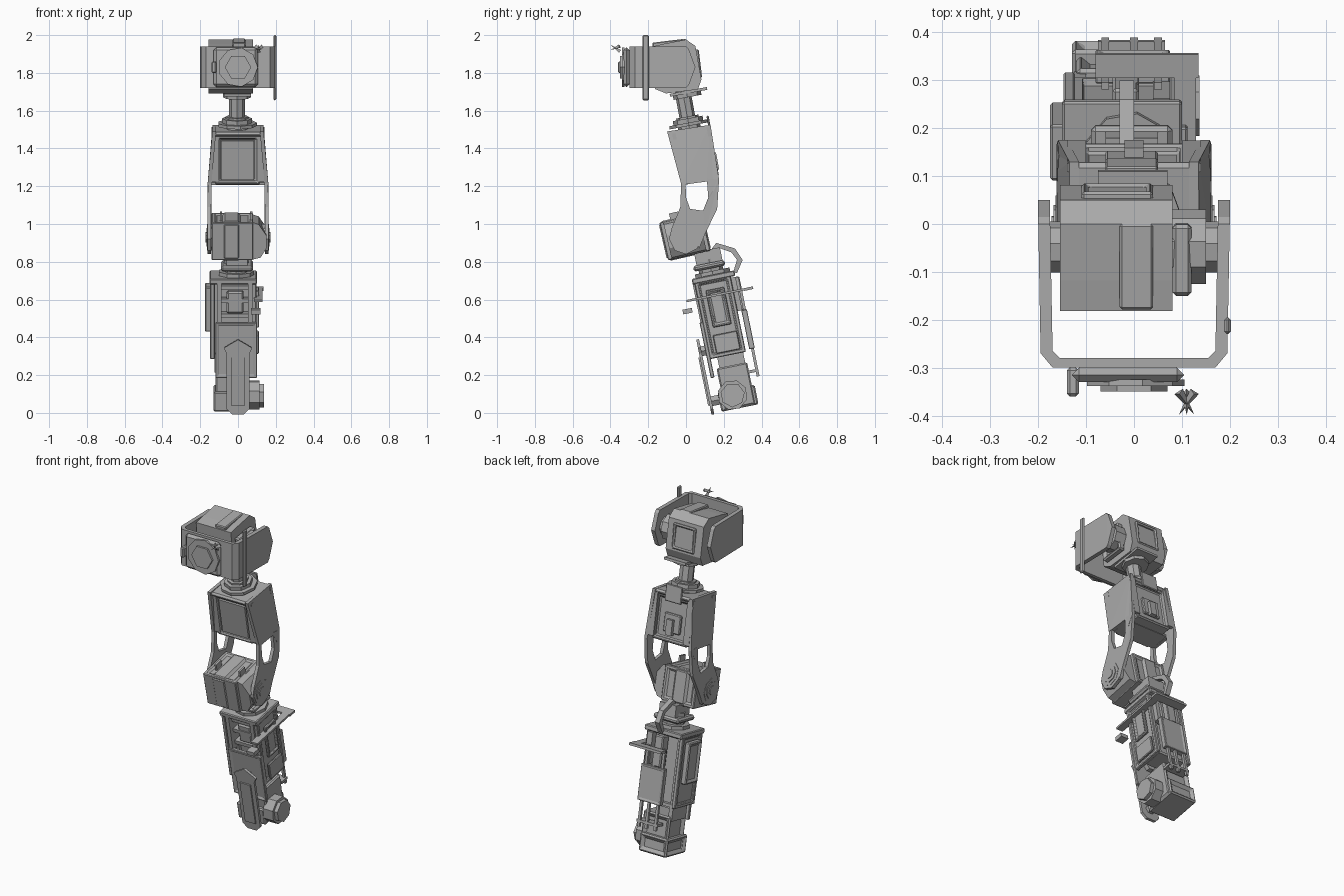
import bpy, bmesh
from math import radians, pi, cos, sin
from mathutils import Matrix, Vector

if "Cube" in bpy.data.objects:
    bpy.data.objects.remove(bpy.data.objects["Cube"])

grey = bpy.data.materials.new("servo grey")
grey.use_nodes = True
grey.diffuse_color = (0.4, 0.4, 0.4, 1)
grey.node_tree.nodes["Principled BSDF"].inputs["Base Color"].default_value = (0.4, 0.4, 0.4, 1)


def frame(y, z, lean):
    return Matrix.Translation((0, y, z)) @ Matrix.Rotation(radians(lean), 4, 'X')


WORLD = Matrix()
LOWER = frame(0.28, 0.03, 11.5)
ELBOW = frame(-0.01, 0.93, 13)
UPPER = frame(0.075, 1.2, 10.5)
HEAD = frame(-0.035, 1.69, 7)


def finish(name, bm, f):
    bmesh.ops.recalc_face_normals(bm, faces=bm.faces)
    bm.transform(f)
    me = bpy.data.meshes.new(name)
    bm.to_mesh(me)
    bm.free()
    me.materials.append(grey)
    ob = bpy.data.objects.new(name, me)
    bpy.context.collection.objects.link(ob)
    return ob


def prism(name, f, pts, a, b, axis='X', shift=None):
    """Extrude a profile along an axis from a to b; shift moves x by height."""
    bm = bmesh.new()
    rings = []
    for h in (a, b):
        ring = []
        for u, v in pts:
            co = {'X': (h, u, v), 'Y': (u, h, v), 'Z': (u, v, h)}[axis]
            dx = shift(co[2]) if shift else 0
            ring.append(bm.verts.new(Vector(co) + Vector((dx, 0, 0))))
        rings.append(ring)
    for ring in rings:
        bm.faces.new(ring)
    n = len(pts)
    for i in range(n):
        j = (i + 1) % n
        bm.faces.new((rings[0][i], rings[0][j], rings[1][j], rings[1][i]))
    bm.normal_update()
    bmesh.ops.triangulate(bm, faces=[p for p in bm.faces if len(p.verts) > 4], ngon_method='EAR_CLIP')
    return finish(name, bm, f)


def box(name, f, x, y, z, bevel=0, panels=(), rim=0.025, deep=0.015):
    """Box from ranges, with sunken panels on the faces looking along the given directions."""
    bm = bmesh.new()
    bmesh.ops.create_cube(bm, size=1)
    for v in bm.verts:
        for i, r in enumerate((x, y, z)):
            v.co[i] = r[0] if v.co[i] < 0 else r[1]
    bm.normal_update()
    for d in panels:
        face = max(bm.faces, key=lambda p: (p.normal.dot(Vector(d)) > 0.9) * p.calc_area())
        bmesh.ops.inset_region(bm, faces=[face], thickness=rim, depth=0)
        bmesh.ops.inset_region(bm, faces=[face], thickness=0.004, depth=-deep)
    ob = finish(name, bm, f)
    if bevel:
        m = ob.modifiers.new("bevel", 'BEVEL')
        m.width = bevel
        m.segments = 1
    return ob


def disc(name, f, c, r, a, b, axis='X', sides=8, turn=0.0):
    pts = [(c[0] + r * cos(turn + 2 * pi * i / sides),
            c[1] + r * sin(turn + 2 * pi * i / sides)) for i in range(sides)]
    return prism(name, f, pts, a, b, axis)


LEFT, RIGHT, FRONT, BACK, UP = (1, 0, 0), (-1, 0, 0), (0, -1, 0), (0, 1, 0), (0, 0, 1)

# Wrist servo at the foot
box("wrist_servo", LOWER, (-0.12, 0.06), (-0.075, 0.09), (0, 0.225), 0.008, (BACK, RIGHT))
box("wrist_servo_foot", LOWER, (-0.13, 0.055), (-0.095, 0.105), (-0.005, 0.10), 0.01, (RIGHT, BACK))
disc("wrist_hub", LOWER, (-0.02, 0.07), 0.08, 0.05, 0.115, sides=8, turn=0.3)
disc("wrist_hub_cap", LOWER, (-0.02, 0.07), 0.065, 0.115, 0.137, sides=7)
prism("front_link", LOWER, [(-0.06, 0.02), (-0.03, -0.01), (0.03, -0.01), (0.06, 0.02), (0.06, 0.32),
      (0.075, 0.35), (0, 0.395), (-0.075, 0.35), (-0.06, 0.32)], -0.15, -0.135, 'Y')
prism("front_link_rib", LOWER, [(-0.035, 0.04), (0.035, 0.04), (0.035, 0.3), (-0.035, 0.3)], -0.158, -0.15, 'Y')
for z in (0.06, 0.33):
    disc("front_link_pin", LOWER, (0, z), 0.03, -0.14, -0.07, 'Y', 6)

# Forearm frame
for x, d in ((-0.135, RIGHT), (0.085, LEFT)):
    box("forearm_side_plate", LOWER, (x - 0.012, x + 0.012), (-0.10, 0.095), (0.28, 0.70), 0.004, (d,), 0.03, 0.01)
box("forearm_core", LOWER, (-0.125, 0.075), (-0.03, 0.085), (0.28, 0.69), 0, (FRONT, BACK))
box("forearm_front_plate", LOWER, (-0.12, 0.10), (-0.115, -0.095), (0.18, 0.48), 0.004, (FRONT,), 0.02, 0.006)
box("forearm_top_plate", LOWER, (-0.15, 0.10), (-0.11, 0.12), (0.685, 0.715), 0.005)
box("forearm_skirt", LOWER, (-0.125, -0.10), (-0.06, 0.08), (0.2, 0.3))
for x in (-0.10, 0.065):
    box("forearm_front_post", LOWER, (x - 0.012, x + 0.012), (-0.11, -0.03), (0.47, 0.7))
for z in (0.5, 0.58, 0.65):
    box("forearm_crossbar", LOWER, (-0.1, 0.08), (-0.085, -0.03), (z, z + 0.022))
box("forearm_cable_block", LOWER, (-0.06, 0.03), (-0.08, -0.03), (0.52, 0.64), 0.01)
box("forearm_right_box", LOWER, (-0.175, -0.14), (-0.06, 0.06), (0.42, 0.66), 0.008, (RIGHT,), 0.02, 0.01)
box("forearm_left_box", LOWER, (0.095, 0.112), (-0.05, 0.05), (0.44, 0.64), 0.004, (LEFT,), 0.02, 0.008)
box("forearm_left_lower_box", LOWER, (0.095, 0.11), (-0.06, 0.07), (0.3, 0.4), 0.004)
box("forearm_flange", LOWER, (0.085, 0.13), (-0.16, 0.17), (0.6, 0.612))
box("forearm_flange_back", LOWER, (-0.08, 0.135), (0.15, 0.20), (0.598, 0.612))
box("forearm_flange_tip", LOWER, (0.07, 0.12), (-0.19, -0.14), (0.54, 0.565))
# Back of the forearm
box("forearm_back_plate", LOWER, (-0.08, 0.075), (0.115, 0.145), (0.29, 0.5), 0.006, (BACK,), 0.015, 0.004)
box("forearm_back_post", LOWER, (-0.045, 0.01), (0.08, 0.14), (0.5, 0.68), 0.006)
box("forearm_back_rib", LOWER, (0.04, 0.075), (0.08, 0.12), (0.5, 0.68))
for x in (-0.06, 0.0, 0.05):
    box("back_rod", LOWER, (x - 0.008, x + 0.008), (0.125, 0.14), (0.14, 0.61))
box("back_rod_tie", LOWER, (-0.075, 0.065), (0.085, 0.14), (0.165, 0.18))

# Joint below the elbow, with cable
disc("elbow_turntable", LOWER, (-0.01, 0.005), 0.095, 0.715, 0.735, 'Z', 9)
disc("elbow_turntable_upper", LOWER, (-0.01, 0.0), 0.065, 0.735, 0.80, 'Z', 8)
box("elbow_seat", LOWER, (-0.09, 0.08), (-0.09, 0.08), (0.75, 0.78), 0.01)
box("elbow_joint_neck", LOWER, (-0.06, 0.05), (-0.07, 0.07), (0.78, 0.85))
prism("elbow_cable", WORLD, [(0.13, 0.86), (0.16, 0.9), (0.26, 0.87), (0.3, 0.81), (0.27, 0.74),
      (0.25, 0.745), (0.27, 0.81), (0.24, 0.85), (0.17, 0.875)], -0.03, 0.0)

# Elbow servo
box("elbow_servo", ELBOW, (-0.14, 0.08), (-0.11, 0.12), (-0.10, 0.105), 0.02, (UP, BACK), 0.03, 0.008)
box("elbow_servo_band", ELBOW, (-0.09, 0.02), (-0.115, 0.125), (-0.105, 0.11), 0.02)
prism("elbow_gearbox", ELBOW, [(0.08, -0.10), (0.12, -0.09), (0.15, -0.04), (0.15, 0.03), (0.11, 0.09),
      (0.08, 0.10)], -0.09, 0.10, 'Y')
for x in (-0.09, 0.07):
    box("elbow_lug", ELBOW, (x - 0.006, x + 0.006), (-0.05, 0.0), (0.1, 0.14))
for s in (-1, 1):
    for r, w in ((0.07, 0.164), (0.05, 0.168), (0.028, 0.172)):
        a, b = sorted((s * 0.12, s * w))
        disc("elbow_hub", ELBOW, (0.0, 0.0), r, a, b, sides=8, turn=r * 9)

# Upper arm fork, both sides
leg_front = [(-0.025, 1.24), (-0.003, 1.24), (0.0, 1.14), (0.022, 1.08), (0.03, 0.99), (-0.02, 0.97),
             (-0.075, 0.98), (-0.03, 1.09)]
leg_back = [(0.11, 1.24), (0.175, 1.235), (0.165, 1.08), (0.10, 0.945), (0.07, 0.87), (0.02, 0.97),
            (0.022, 1.08), (0.09, 1.07), (0.118, 1.14)]
fork_ring = [(-0.075, 0.98), (0.04, 1.0), (0.09, 0.94), (0.06, 0.87), (0.0, 0.84), (-0.06, 0.86), (-0.09, 0.92)]
cheek = [(-0.10, 1.49), (0.13, 1.525), (0.175, 1.235), (0.145, 1.17), (0.11, 1.225), (0.0, 1.21), (-0.025, 1.21)]
for s in (-1, 1):
    def splay(z):
        return s * 0.027 * min(1, max(0, (1.5 - z) / 0.3))
    for name, pts in (("fork_front_leg", leg_front), ("fork_back_leg", leg_back),
                      ("fork_ring", fork_ring), ("fork_cheek", cheek)):
        prism(name, WORLD, pts, s * 0.115, s * 0.135, shift=splay)
    # Raised rim on each cheek
    for y in (-0.095, 0.09):
        a, b = sorted((s * 0.10, s * 0.14))
        box("fork_rim", UPPER, (a, b), (y, y + 0.018), (0.04, 0.3))
box("upper_servo", UPPER, (-0.12, 0.115), (-0.095, 0.10), (0.025, 0.29), 0.006, (FRONT, BACK, UP), 0.025, 0.02)
box("upper_servo_label_plate", UPPER, (-0.09, 0.085), (-0.088, -0.075), (0.05, 0.26))
box("upper_back_panel", UPPER, (-0.06, 0.05), (0.07, 0.095), (0.08, 0.19), 0.005)
box("fork_web", UPPER, (-0.14, 0.14), (-0.08, 0.04), (0.022, 0.035))
box("upper_back_tab", UPPER, (-0.02, 0.02), (0.09, 0.115), (0.07, 0.16))

# Upper neck
box("upper_cap", UPPER, (-0.135, 0.13), (-0.11, 0.11), (0.285, 0.31), 0.01)
box("upper_cap_tab", UPPER, (-0.06, 0.05), (0.10, 0.112), (0.26, 0.36), 0.004)
disc("neck_flange", UPPER, (-0.005, 0), 0.105, 0.325, 0.342, 'Z', 9)
disc("neck_flange_upper", UPPER, (-0.005, 0), 0.08, 0.342, 0.365, 'Z', 8)
disc("neck_collar", UPPER, (-0.005, 0), 0.06, 0.31, 0.375, 'Z', 8)
disc("neck_shaft", UPPER, (-0.005, 0), 0.042, 0.36, 0.52, 'Z', 8)
disc("head_flange", UPPER, (-0.005, 0.02), 0.075, 0.475, 0.495, 'Z', 8)
box("head_seat", UPPER, (-0.075, 0.07), (-0.07, 0.13), (0.495, 0.51))

# Head servo
profile = [(-0.125, 0.04), (-0.115, 0.265), (-0.05, 0.272), (0.07, 0.28), (0.115, 0.24),
           (0.125, 0.06), (0.1, 0.01), (-0.07, 0.01)]
prism("head_servo", HEAD, profile, -0.155, 0.08)
box("head_servo_ridge", HEAD, (-0.03, 0.04), (-0.11, 0.07), (0.255, 0.285), 0.005)
box("head_servo_back_panel", HEAD, (-0.11, 0.04), (0.10, 0.13), (0.07, 0.22), 0.006, (BACK,), 0.02, 0.02)
box("head_gearbox", HEAD, (0.08, 0.12), (-0.09, 0.06), (0.04, 0.22), 0.02, (LEFT,))
for s in (-1, 1):
    for r, w in ((0.08, 0.15), (0.055, 0.178)):
        a, b = sorted((s * 0.08, s * w))
        disc("head_hub", WORLD, (-0.05, 1.83), r, a, b, sides=9)

# Head bracket
right_wall = [(-0.2, 0.0), (-0.195, -0.27), (-0.17, -0.3)]
inner = [(-0.155, -0.28), (-0.17, -0.265), (-0.175, 0.0)]
flip = lambda pts: [(-x, y) for x, y in reversed(pts)]
prism("head_bracket", WORLD, right_wall + flip(right_wall) + flip(inner) + inner, 1.72, 1.94, 'Z')
for s in (-1, 1):
    a, b = sorted((s * 0.175, s * 0.2))
    prism("bracket_arm_end", WORLD, [(0, 1.72), (0.015, 1.735), (0.05, 1.83), (0.015, 1.925), (0, 1.94)], a, b)
box("bracket_side_blade", WORLD, (0.188, 0.203), (-0.23, -0.195), (1.655, 2.0), 0.006)
box("bracket_front_pad", WORLD, (-0.13, 0.105), (-0.33, -0.3), (1.725, 1.935), 0.02)
disc("front_dial", WORLD, (0.0, 1.83), 0.105, -0.338, -0.325, 'Y', 9)
disc("front_dial_cap", WORLD, (0.0, 1.83), 0.07, -0.35, -0.338, 'Y', 6)
box("front_dial_tab", WORLD, (-0.14, -0.115), (-0.36, -0.3), (1.8, 1.86), 0.006)

# Loose spiky fastener by the dial
for i in range(3):
    bm = bmesh.new()
    bmesh.ops.create_cone(bm, segments=3, radius1=0.012, radius2=0, depth=0.06, cap_ends=True)
    finish("fastener_spike", bm, Matrix.Translation((0.11, -0.375, 1.93)) @
           Matrix.Rotation(i * 2.1, 4, 'Y') @ Matrix.Rotation(0.9, 4, 'X'))
